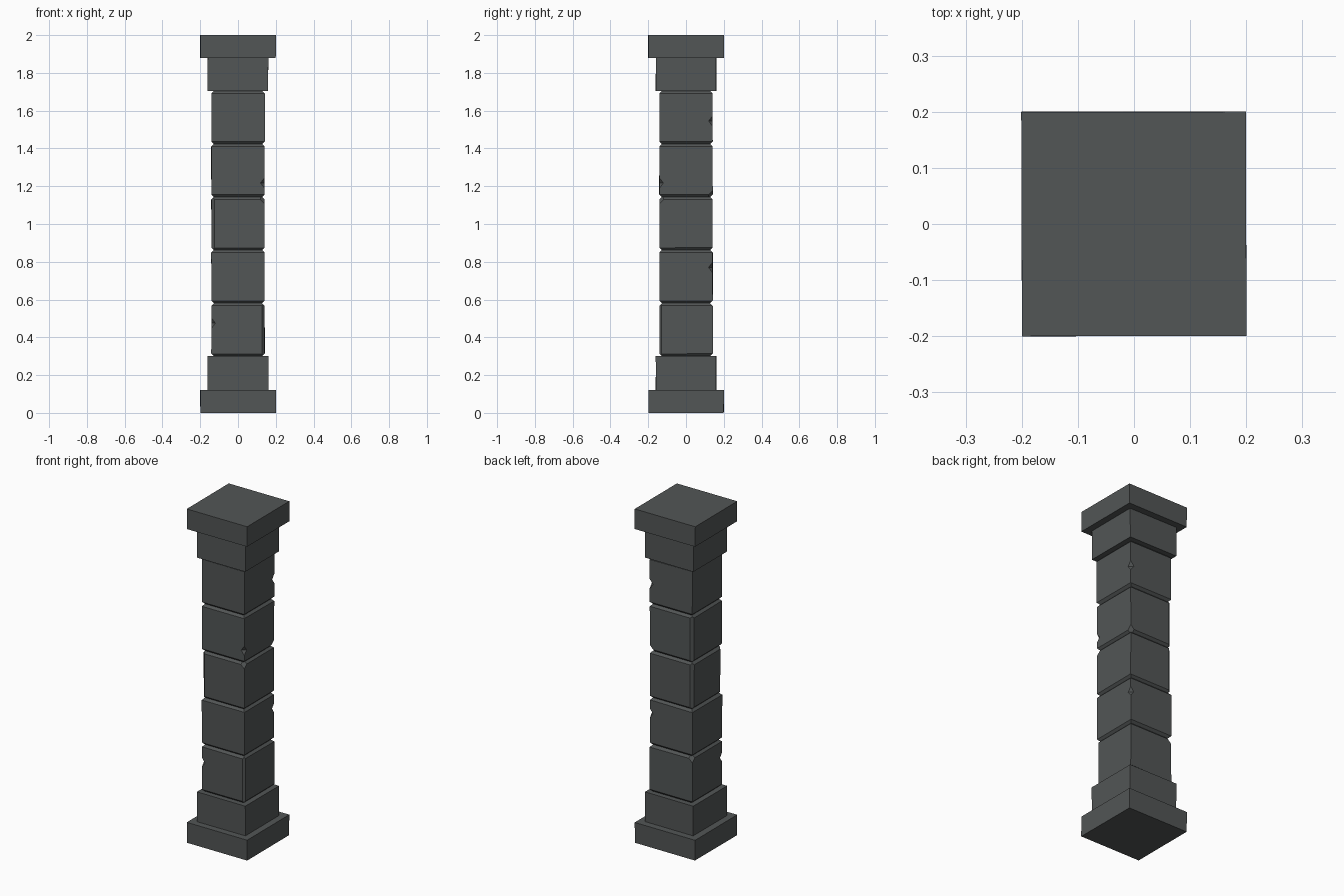
import bpy, bmesh, random
from mathutils import Vector

if "Cube" in bpy.data.objects:
    bpy.data.objects.remove(bpy.data.objects["Cube"])

random.seed(4)
stone = bpy.data.materials.new("dark grey stone")
stone.diffuse_color = (0.085, 0.092, 0.092, 1)
stone.use_nodes = True
stone.node_tree.nodes["Principled BSDF"].inputs["Base Color"].default_value = stone.diffuse_color


def slice_off(bm, point, normal):
    """Cut away everything beyond a plane and cap the hole."""
    r = bmesh.ops.bisect_plane(bm, geom=bm.verts[:] + bm.edges[:] + bm.faces[:],
                               plane_co=Vector(point), plane_no=Vector(normal), clear_outer=True)
    edges = [e for e in r["geom_cut"] if isinstance(e, bmesh.types.BMEdge)]
    if edges:
        bmesh.ops.holes_fill(bm, edges=edges, sides=0)


def finish(bm, name):
    bmesh.ops.recalc_face_normals(bm, faces=bm.faces)
    me = bpy.data.meshes.new(name)
    bm.to_mesh(me)
    bm.free()
    me.materials.append(stone)
    ob = bpy.data.objects.new(name, me)
    bpy.context.collection.objects.link(ob)
    return ob


def block(name, half, z0, z1, chamfer=0, edges=(), corners=(), wobble=0.0):
    bm = bmesh.new()
    bmesh.ops.create_cube(bm, size=2)
    for v in bm.verts:
        v.co.x *= half + random.uniform(-wobble, wobble)
        v.co.y *= half + random.uniform(-wobble, wobble)
        v.co.z = z1 if v.co.z > 0 else z0
    # worn vertical edges
    for sx, sy, size in edges:
        slice_off(bm, (sx * (half - size), sy * half, z0), (sx, sy, 0))
    # seam chamfers on top and bottom
    if chamfer:
        for sz, z in ((-1, z0), (1, z1)):
            for nx, ny in ((1, 0), (-1, 0), (0, 1), (0, -1)):
                slice_off(bm, (nx * (half - chamfer), ny * (half - chamfer), z), (nx, ny, sz))
    # broken corners
    for sx, sy, sz, size in corners:
        z = z1 if sz > 0 else z0
        slice_off(bm, (sx * (half - size), sy * half, z), (sx, sy, sz))
    return finish(bm, name)


def notch(target, sx, sy, z, half, size=0.022):
    """Chip bitten out of a vertical edge by an octahedral cutter."""
    bm = bmesh.new()
    bmesh.ops.create_cone(bm, cap_ends=False, segments=4, radius1=size, radius2=0, depth=size * 1.3)
    bmesh.ops.translate(bm, verts=bm.verts, vec=(0, 0, size * 0.65))
    g = bmesh.ops.duplicate(bm, geom=bm.verts[:] + bm.edges[:] + bm.faces[:])["geom"]
    for v in g:
        if isinstance(v, bmesh.types.BMVert):
            v.co.z *= -1
    bmesh.ops.remove_doubles(bm, verts=bm.verts, dist=1e-4)
    bmesh.ops.translate(bm, verts=bm.verts, vec=(sx * half, sy * half, z))
    cutter = finish(bm, "chip_cutter")
    cutter.hide_render = True
    cutter.hide_set(True)
    cutter.display_type = 'WIRE'
    m = target.modifiers.new("chip", 'BOOLEAN')
    m.operation = 'DIFFERENCE'
    m.solver = 'EXACT'
    m.object = cutter


# base and capital
block("base_plinth", 0.20, 0, 0.122, wobble=0.001)
block("base_block", 0.16, 0.122, 0.30, wobble=0.001)
block("capital_block", 0.16, 1.704, 1.88, wobble=0.001)
block("capital_slab", 0.20, 1.88, 2.0, wobble=0.001)

# shaft: wear per block as (worn edges, broken corners, notches)
wear = [
    ([(1, -1, 0.013)], [(-1, 1, 1, 0.036)], [(-1, -1, 0.475)]),
    ([], [], [(1, 1, 0.77)]),
    ([(-1, -1, 0.018), (-1, 1, 0.016)], [(1, -1, 1, 0.036)], []),
    ([(-1, 1, 0.015)], [(1, 1, -1, 0.036)], [(1, -1, 1.217)]),
    ([], [], [(1, 1, 1.545)]),
]
height = (1.704 - 0.30) / 5
for i, (edges, corners, notches) in enumerate(wear):
    z = 0.30 + i * height
    ob = block(f"shaft_block_{i + 1}", 0.141, z, z + height, 0.013, edges, corners, 0.001)
    for sx, sy, nz in notches:
        notch(ob, sx, sy, nz, 0.141)
